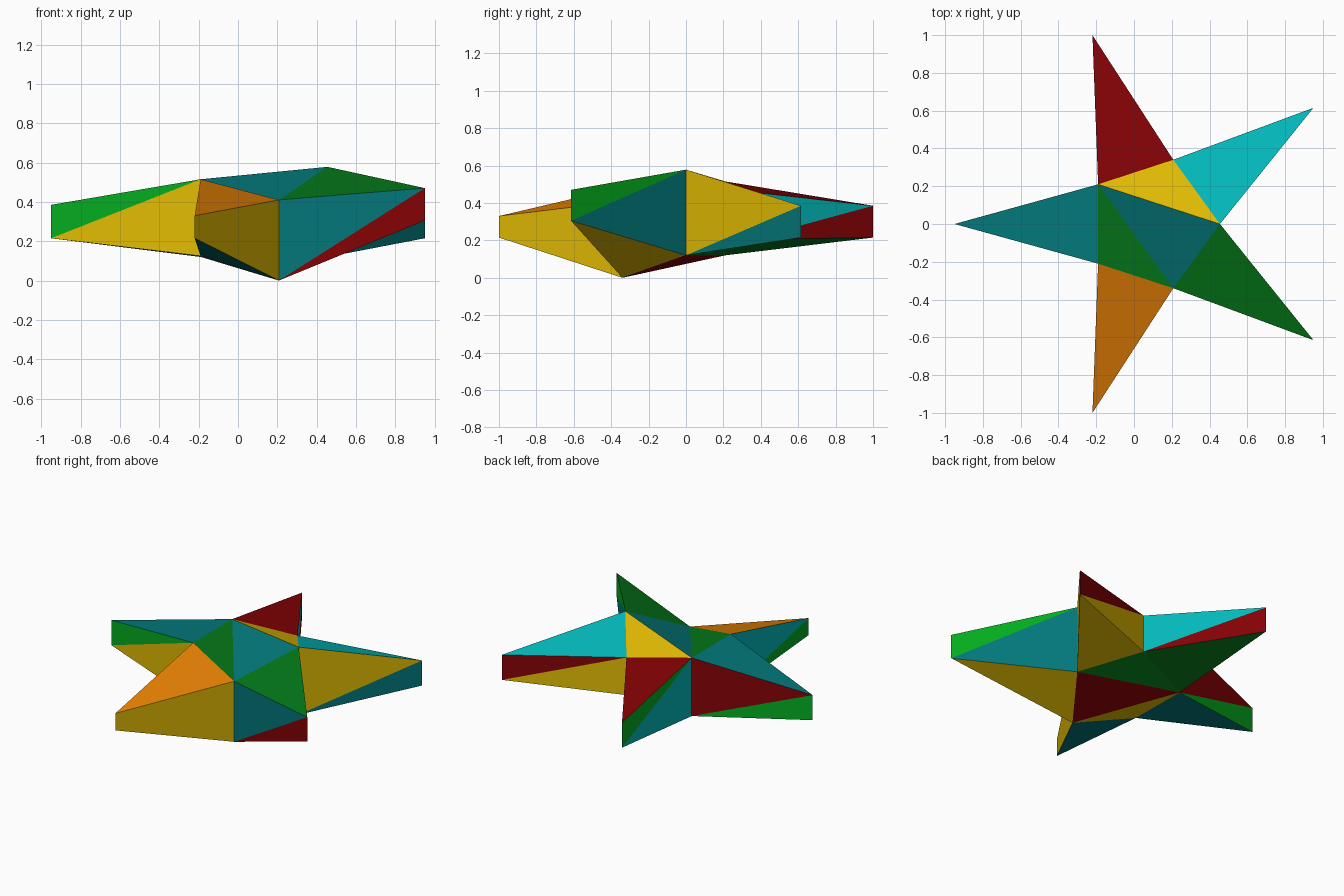
import bpy, bmesh

if "Cube" in bpy.data.objects:
    bpy.data.objects.remove(bpy.data.objects["Cube"])

# Flat colours, given as sRGB and converted to linear
COLOURS = {
    "dark_red": (133, 2, 5), "yellow": (226, 187, 3), "orange": (228, 128, 3),
    "teal": (3, 119, 121), "bright_cyan": (3, 184, 186),
    "dark_green": (4, 118, 24), "bright_green": (4, 172, 32),
}
RED, YEL, ORA, TEAL, CYAN, DGRN, BGRN = range(7)


def linear(c):
    c /= 255
    return c / 12.92 if c <= 0.04045 else ((c + 0.055) / 1.055) ** 2.4


mesh = bpy.data.meshes.new("faceted_star")
star = bpy.data.objects.new("faceted_star", mesh)
bpy.context.collection.objects.link(star)
for name, rgb in COLOURS.items():
    mat = bpy.data.materials.new(name)
    mat.diffuse_color = (*[linear(c) for c in rgb], 1)
    mat.use_nodes = True
    mat.node_tree.nodes["Principled BSDF"].inputs["Base Color"].default_value = mat.diffuse_color
    mesh.materials.append(mat)

# Outline, counter-clockwise, tip and notch alternating: x, y, bottom z, top z
outline = [
    (-0.22, 1.00, 0.215, 0.385), (-0.19, 0.21, 0.12, 0.515),
    (-0.95, 0.0, 0.215, 0.385), (-0.19, -0.21, 0.125, 0.515),
    (-0.22, -1.0, 0.215, 0.33), (0.208, -0.34, 0.0, 0.41),
    (0.95, -0.615, 0.305, 0.47), (0.455, 0.0, 0.12, 0.578),
    (0.95, 0.615, 0.215, 0.385), (0.208, 0.34, 0.205, 0.46),
]
# Side colours: triangle on the first edge, triangle on the second edge
sides = [(BGRN, CYAN), (RED, BGRN), (BGRN, YEL), (CYAN, BGRN), (YEL, YEL),
         (TEAL, RED), (BGRN, TEAL), (YEL, TEAL), (RED, YEL), (CYAN, RED)]
top_tips = [RED, TEAL, ORA, DGRN, CYAN]
bottom_tips = [DGRN, TEAL, TEAL, YEL, YEL]
# Centre pentagon fans out from notch 1
top_fan, bottom_fan = [DGRN, TEAL, YEL], [YEL, RED, DGRN]

bm = bmesh.new()
low = [bm.verts.new((x, y, b)) for x, y, b, t in outline]
high = [bm.verts.new((x, y, t)) for x, y, b, t in outline]


def tri(a, b, c, colour):
    bm.faces.new((a, b, c)).material_index = colour


# Side walls, each split from lower first corner to upper second corner
for i, (first, second) in enumerate(sides):
    j = (i + 1) % 10
    tri(low[i], high[j], high[i], first)
    tri(low[i], low[j], high[j], second)

# Upper and lower faces of the five points
for k in range(5):
    i, before, after = 2 * k, (2 * k - 1) % 10, 2 * k + 1
    tri(high[before], high[i], high[after], top_tips[k])
    tri(low[after], low[i], low[before], bottom_tips[k])

# Upper and lower centre pentagons
for k in range(3):
    i, j = 3 + 2 * k, 5 + 2 * k
    tri(high[1], high[i], high[j], top_fan[k])
    tri(low[1], low[j], low[i], bottom_fan[k])

bmesh.ops.recalc_face_normals(bm, faces=bm.faces[:])
bm.to_mesh(mesh)
bm.free()
